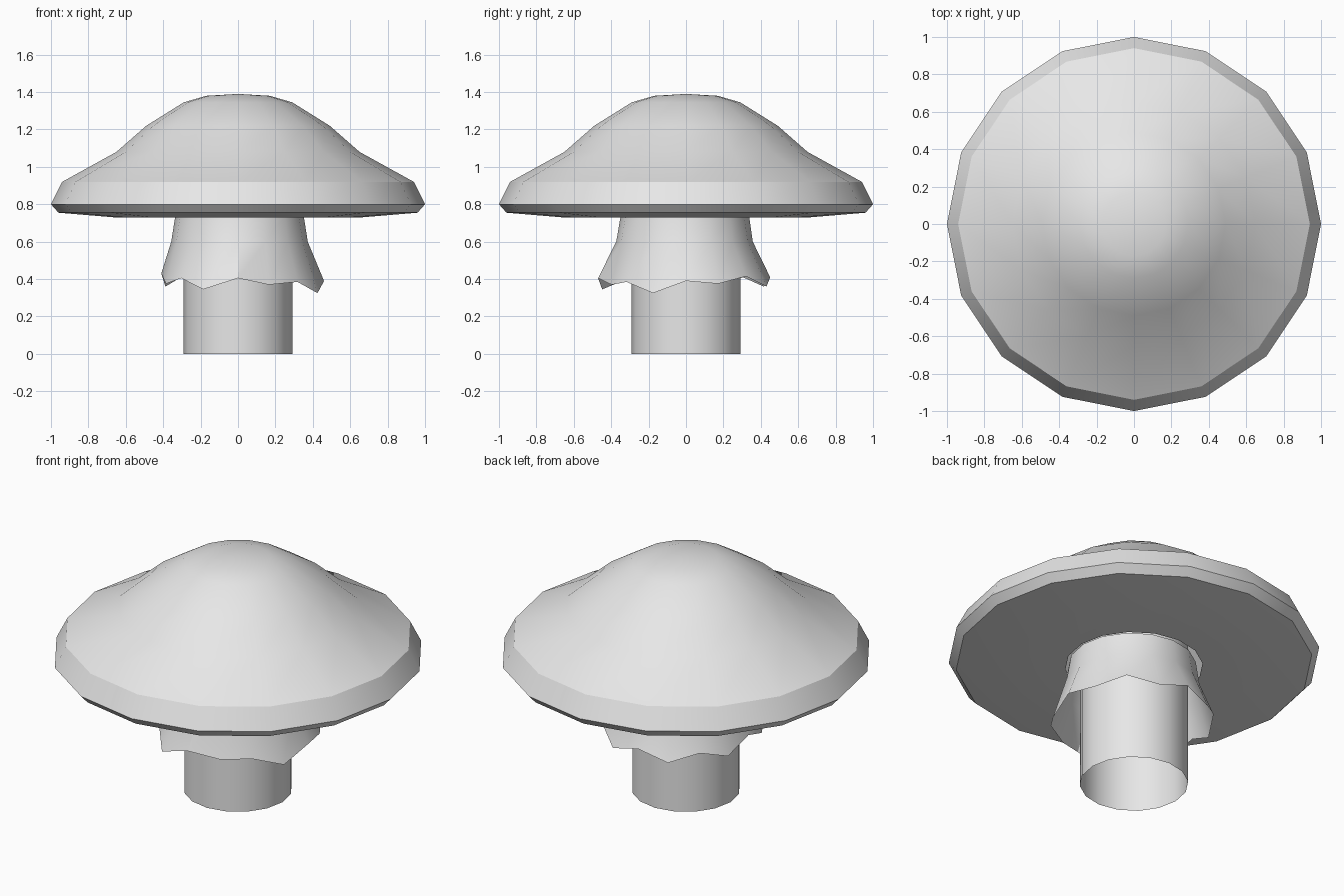
import bpy, bmesh, math

if "Cube" in bpy.data.objects:
    bpy.data.objects.remove(bpy.data.objects["Cube"])

SIDES = 16
grey = bpy.data.materials.new("plain grey")
grey.diffuse_color = (0.8, 0.8, 0.8, 1)
grey.use_nodes = True
grey.node_tree.nodes["Principled BSDF"].inputs["Base Color"].default_value = grey.diffuse_color


def ring(radius, z, cx=0.0, cy=0.0):
    """One horizontal loop of points, starting at +x."""
    return [(cx + radius * math.cos(2 * math.pi * i / SIDES),
             cy + radius * math.sin(2 * math.pi * i / SIDES), z)
            for i in range(SIDES)]


def loft(name, rings, tip=None):
    """Skin rings from bottom to top, optionally closing on a tip point."""
    bm = bmesh.new()
    loops = [[bm.verts.new(p) for p in r] for r in rings]
    for low, high in zip(loops, loops[1:]):
        for i in range(SIDES):
            j = (i + 1) % SIDES
            bm.faces.new((low[i], low[j], high[j], high[i]))
    if tip:
        top = bm.verts.new(tip)
        for i in range(SIDES):
            bm.faces.new((loops[-1][i], loops[-1][(i + 1) % SIDES], top))
    mesh = bpy.data.meshes.new(name)
    bm.to_mesh(mesh)
    bm.free()
    mesh.materials.append(grey)
    obj = bpy.data.objects.new(name, mesh)
    bpy.context.collection.objects.link(obj)
    bpy.ops.object.select_all(action='DESELECT')
    obj.select_set(True)
    bpy.context.view_layer.objects.active = obj
    bpy.ops.object.shade_smooth_by_angle(angle=math.radians(30))
    return obj


# Cap: underside from the opening round the stem, over the rim, up to the crown
cap_profile = [(0.37, 0.73), (0.66, 0.73), (0.96, 0.755), (1.0, 0.80),
               (0.94, 0.92), (0.65, 1.08), (0.49, 1.22), (0.29, 1.345),
               (0.17, 1.38)]
loft("cap", [ring(r, z) for r, z in cap_profile], tip=(0, 0, 1.39))

# Stem: open tube running up inside the cap
loft("stem", [ring(0.292, 0.0), ring(0.292, 0.85)])

# Skirt: thin flared collar with a ragged hem (radius, height per corner)
hem = [(0.46, 0.39), (0.45, 0.375), (0.453, 0.415), (0.466, 0.36),
       (0.45, 0.41), (0.45, 0.36), (0.43, 0.41), (0.42, 0.36),
       (0.41, 0.43), (0.417, 0.375), (0.43, 0.405), (0.485, 0.345),
       (0.47, 0.405), (0.43, 0.37), (0.45, 0.385), (0.46, 0.325)]
hem_ring = [(r * math.cos(2 * math.pi * i / SIDES),
             r * math.sin(2 * math.pi * i / SIDES), z)
            for i, (r, z) in enumerate(hem)]
loft("skirt", [hem_ring, ring(0.365, 0.60, 0.008, -0.008),
               ring(0.343, 0.74, 0.008, -0.006)])
